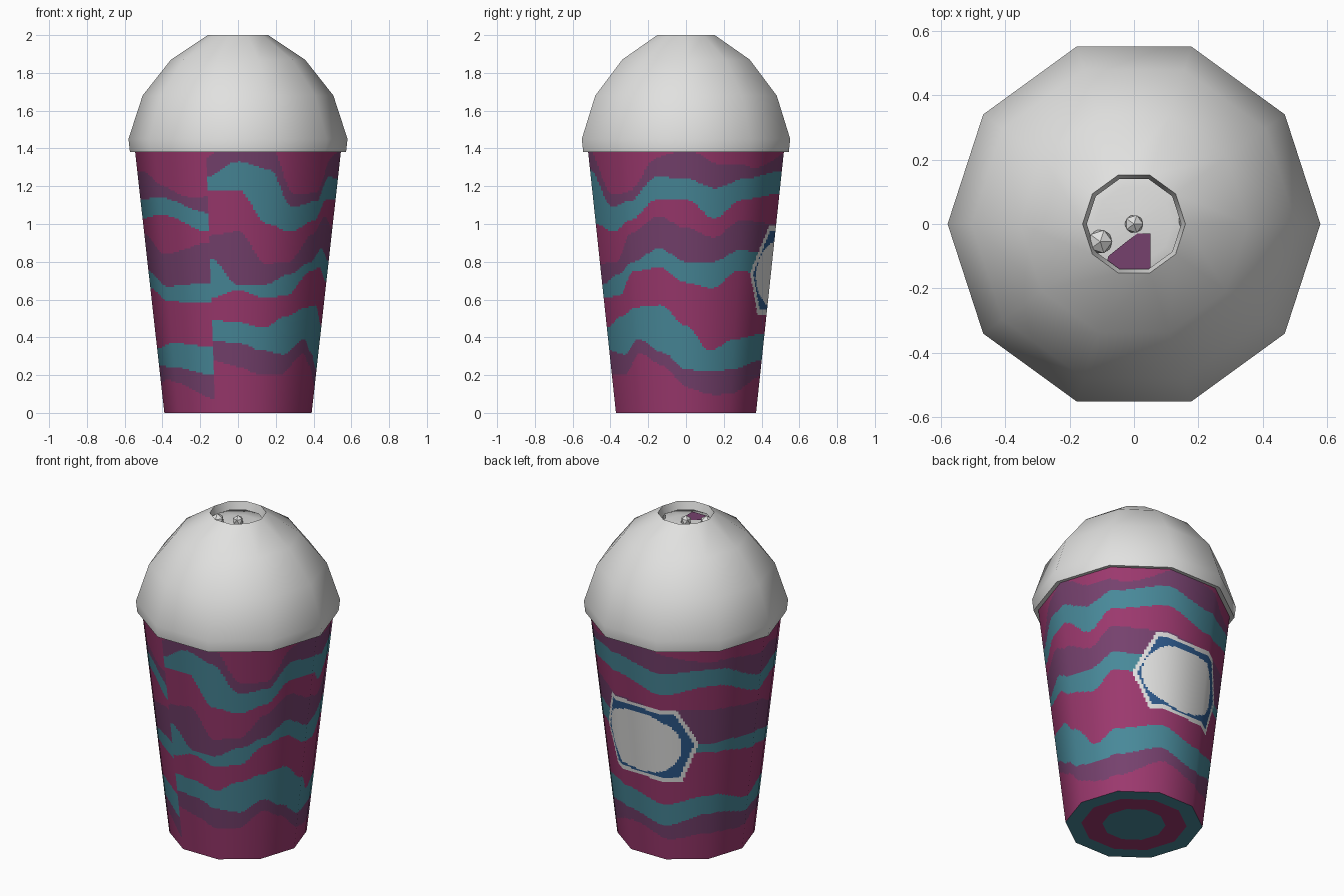
import bpy, math
from mathutils import Vector

if "Cube" in bpy.data.objects:
    bpy.data.objects.remove(bpy.data.objects["Cube"])

SIDES = 10


def material(name, rgb):
    m = bpy.data.materials.new(name)
    m.diffuse_color = (*rgb, 1)
    m.use_nodes = True
    m.node_tree.nodes["Principled BSDF"].inputs["Base Color"].default_value = m.diffuse_color
    return m


MAGENTA = material("magenta", (0.33, 0.04, 0.155))
TEAL = material("teal", (0.065, 0.25, 0.32))
PURPLE = material("plum", (0.18, 0.053, 0.155))
WHITE = material("off_white", (0.75, 0.75, 0.74))
BLUE = material("badge_blue", (0.026, 0.1, 0.26))


def make(name, verts, faces, mats):
    me = bpy.data.meshes.new(name)
    me.from_pydata(verts, [], faces)
    for m in mats:
        me.materials.append(m)
    ob = bpy.data.objects.new(name, me)
    bpy.context.collection.objects.link(ob)
    return ob


def corner(k, r, z):
    a = math.radians(252 + 36 * k)
    return Vector((r * math.cos(a), r * math.sin(a), z))


def revolve(name, profile, mats):
    """Ten-sided lathe of (radius, height) points."""
    verts = [corner(k, r, z) for r, z in profile for k in range(SIDES)]
    faces = []
    for i in range(len(profile) - 1):
        for k in range(SIDES):
            n = (k + 1) % SIDES
            faces.append((i * SIDES + k, i * SIDES + n, (i + 1) * SIDES + n, (i + 1) * SIDES + k))
    return make(name, verts, faces, mats)


def smooth(ob, deg):
    bpy.ops.object.select_all(action='DESELECT')
    ob.select_set(True)
    bpy.context.view_layer.objects.active = ob
    bpy.ops.object.shade_smooth_by_angle(angle=math.radians(deg))


# Wavy stripe edges: heights at positions around the cup (in side numbers from the seam)
POS = [0, .5, 1, 1.5, 2, 2.5, 3, 3.5, 4, 5, 6, 7, 8, 9, 10]
TEAL1_TOP = [1.25, 1.33, 1.29, 1.09, 1.12, 1.25, 1.24, 1.19, 1.24, 1.28, 1.22, 1.25, 1.13, 1.14, 1.06]
TEAL1_LOW = [1.18, 1.18, 1.0, .96, 1.02, 1.13, 1.13, 1.03, 1.13, 1.16, 1.08, 1.14, 1.03, 1.05, .96]
PLUM2_TOP = [.94, .96, .79, .8, .95, 1.04, .98, .93, 1.02, 1.0, .98, .98, .95, .84, .9]
TEAL2_TOP = [.82, .68, .68, .73, .8, .87, .8, .8, .86, .84, .78, .76, .75, .67, .69]
TEAL2_LOW = [.61, .65, .61, .62, .75, .77, .69, .66, .75, .73, .7, .7, .66, .59, .58]
TEAL3_TOP = [.49, .48, .45, .51, .56, .57, .46, .33, .39, .42, .36, .42, .34, .37, .35]
TEAL3_LOW = [.38, .37, .33, .31, .39, .32, .23, .22, .23, .28, .22, .3, .25, .24, .2]


def wave(keys, s):
    i = max(j for j in range(len(POS) - 1) if POS[j] <= s)
    t = (s - POS[i]) / (POS[i + 1] - POS[i])
    t = t * t * (3 - 2 * t)
    return keys[i] * (1 - t) + keys[i + 1] * t


# Six-sided badge on the back, measured in flattened units
BADGE = [(4.36, .74), (4.8, .99), (6.3, .98), (6.73, .76), (6.4, .51), (4.7, .52)]


def badge_depth(s, z):
    """Distance inside the badge outline (negative is outside)."""
    best = 9
    for (s0, z0), (s1, z1) in zip(BADGE, BADGE[1:] + BADGE[:1]):
        ex, ez = (s1 - s0) * .29, z1 - z0
        best = min(best, ((s - s0) * .29 * ez - (z - z0) * ex) / math.hypot(ex, ez))
    return best


def stripes(s):
    """Edges from top to bottom and the colour above each."""
    t1, t3 = wave(TEAL1_TOP, s), wave(TEAL3_LOW, s)
    return [(t1 + .1 + .05 * math.sin(s * 2.5), 0), (t1, 2), (wave(TEAL1_LOW, s), 1),
            (wave(PLUM2_TOP, s), 0), (wave(TEAL2_TOP, s), 2), (wave(TEAL2_LOW, s), 1),
            (wave(TEAL3_TOP, s), 0), (t3, 1), (t3 - .1 - .03 * math.sin(s * 2), 2)]


def cup_colour(s, z, edges):
    if 4.3 < s < 6.8 and .5 < z < 1:
        d = badge_depth(s, z)
        if d > 0:
            oval = abs((s - 5.47) / .92) ** 2.2 + abs((z - .74) / .19) ** 2.2 < 1
            return 3 if d < .025 or oval else 4
    for h, c in edges:
        if z > h:
            return c
    return 0


# Cup wall: flat-sided taper cut finely enough to carry the painted stripes
COLS, ROWS, H = 24, 150, 1.39
N = SIDES * COLS
verts, normals = [], []
for j in range(ROWS + 1):
    z = H * j / ROWS
    r = .39 + .112 * z
    for i in range(N):
        k, t = divmod(i, COLS)
        p = corner(k, r, z).lerp(corner(k + 1, r, z), t / COLS)
        verts.append(p)
        normals.append(Vector((p.x, p.y, -.112 * r)).normalized())
faces, colours = [], []
bands = [stripes((i + .5) / COLS) for i in range(N)]
for j in range(ROWS):
    for i in range(N):
        n = (i + 1) % N
        faces.append((j * N + i, j * N + n, (j + 1) * N + n, (j + 1) * N + i))
        colours.append(cup_colour((i + .5) / COLS, H * (j + .5) / ROWS, bands[i]))
cup = make("cup_wall", verts, faces, [MAGENTA, TEAL, PURPLE, WHITE, BLUE])
cup.data.polygons.foreach_set("material_index", colours)
cup.data.polygons.foreach_set("use_smooth", [True] * len(faces))
cup.data.normals_split_custom_set_from_vertices(normals)

# Cup base with concentric rings
base = revolve("cup_base", [(.001, 0), (.18, 0), (.3, 0), (.39, 0)], [TEAL, MAGENTA])
for p in base.data.polygons:
    p.material_index = 1 if SIDES <= p.index < 2 * SIDES else 0
    p.flip()

# Domed lid with a hole in the top
lid = revolve("dome_lid", [(.53, 1.385), (.572, 1.38), (.58, 1.45), (.505, 1.68), (.355, 1.87),
                           (.16, 2.0), (.147, 1.95), (.2, 1.92)], [WHITE])
smooth(lid, 58)

# Whipped topping under the hole, with a syrup patch and small sprinkles
cream = revolve("whipped_topping", [(.34, 1.78), (.24, 1.91), (.12, 1.93), (.001, 1.935)], [WHITE])
smooth(cream, 60)
patch = [(-.09, -.14), (.052, -.14), (.052, -.03), (.01, -.03), (-.03, -.06), (-.08, -.1)]
make("syrup_patch", [(x, y, 1.938) for x, y in patch], [tuple(range(len(patch)))], [PURPLE])
for x, y, z, r in [(0, 0, 1.95, .032), (-.105, -.055, 1.945, .042), (.165, .01, 1.93, .03)]:
    bpy.ops.mesh.primitive_ico_sphere_add(subdivisions=1, radius=r, location=(x, y, z))
    bpy.context.object.name = "sprinkle"
    bpy.context.object.data.materials.append(WHITE)
